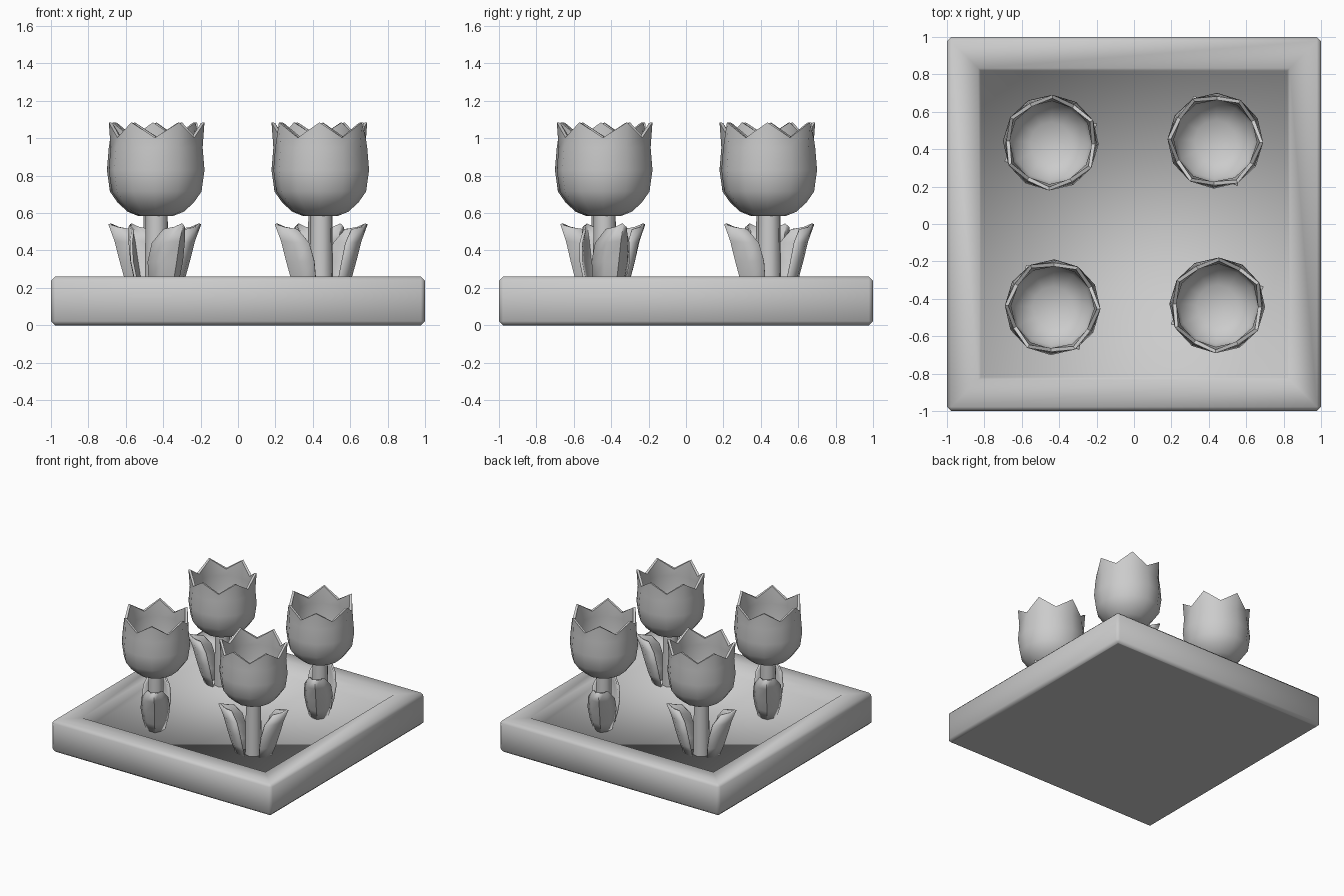
import bpy, bmesh, math
from mathutils import Vector

cube = bpy.data.objects.get("Cube")
if cube:
    bpy.data.objects.remove(cube, do_unlink=True)

grey = bpy.data.materials.new("plain_grey")
grey.use_nodes = True
grey.diffuse_color = (0.6, 0.6, 0.6, 1)
grey.node_tree.nodes["Principled BSDF"].inputs["Base Color"].default_value = (0.6, 0.6, 0.6, 1)


def finish(name, bm, angle=50):
    bmesh.ops.recalc_face_normals(bm, faces=bm.faces)
    mesh = bpy.data.meshes.new(name)
    bm.to_mesh(mesh)
    bm.free()
    mesh.materials.append(grey)
    ob = bpy.data.objects.new(name, mesh)
    bpy.context.collection.objects.link(ob)
    bpy.ops.object.select_all(action='DESELECT')
    bpy.context.view_layer.objects.active = ob
    ob.select_set(True)
    bpy.ops.object.shade_smooth_by_angle(angle=math.radians(angle))
    return ob


def bridge(bm, a, b, closed=True):
    n = len(a)
    for i in range(n if closed else n - 1):
        j = (i + 1) % n
        bm.faces.new((a[i], a[j], b[j], b[i]))


def ring(bm, centre, radius, z, start, sides):
    return [bm.verts.new((centre[0] + radius * math.cos(start + math.tau * i / sides),
                          centre[1] + radius * math.sin(start + math.tau * i / sides), z))
            for i in range(sides)]


# Tray: chamfered block with a wide rim around a sunken floor
FLOOR = 0.16
bm = bmesh.new()
bmesh.ops.create_cube(bm, size=1)
for v in bm.verts:
    v.co = Vector((v.co.x * 2, v.co.y * 2, (v.co.z + 0.5) * 0.26))
bmesh.ops.bevel(bm, geom=bm.edges[:], offset=0.022, segments=1, affect='EDGES')
by_height = sorted(bm.faces, key=lambda f: f.calc_center_median().z)
bottom, top = by_height[0], by_height[-1]
bmesh.ops.inset_region(bm, faces=[bottom], thickness=0.01)
bmesh.ops.inset_region(bm, faces=[top], thickness=0.205)
bmesh.ops.inset_region(bm, faces=[top], thickness=0.02)
for v in top.verts:
    v.co.z = FLOOR
finish("tray", bm, 89)

# Cup profile as (radius, height)
OUTER = [(0.09, 0.585), (0.145, 0.607), (0.198, 0.655), (0.24, 0.715), (0.256, 0.83), (0.246, 0.95)]
INNER = [(0.222, 0.95), (0.23, 0.83), (0.205, 0.72), (0.11, 0.65)]
SIDES = 12


def cup(name, centre, start):
    bm = bmesh.new()
    rings = [ring(bm, centre, r, z, start, SIDES) for r, z in OUTER]
    # Rim: six pointed petals with valleys between them
    for tip_r, dip_r, drop in ((0.256, 0.238, 0), (0.237, 0.218, 0.003)):
        rim = ring(bm, centre, 1, 0, start, SIDES)
        for i, v in enumerate(rim):
            r, z = (tip_r, 1.085) if i % 2 == 0 else (dip_r, 1.003)
            v.co = (centre[0] + (v.co.x - centre[0]) * r,
                    centre[1] + (v.co.y - centre[1]) * r, z - drop)
        rings.append(rim)
    rings += [ring(bm, centre, r, z, start, SIDES) for r, z in INNER]
    for a, b in zip(rings, rings[1:]):
        bridge(bm, a, b)
    bm.faces.new(rings[0])
    bm.faces.new(rings[-1])
    finish(name, bm)


# Leaf rows: height, middle radius, edge radius, half width, edge drop
LEAF = [(FLOOR - 0.01, 0.135, 0.06, 0.07, 0), (0.24, 0.172, 0.07, 0.095, 0),
        (0.34, 0.202, 0.085, 0.11, 0), (0.45, 0.232, 0.11, 0.10, 0.01),
        (0.54, 0.268, 0.16, 0.058, 0.025)]


def leaf(name, centre, angle):
    bm = bmesh.new()
    rows = []
    out = Vector((math.cos(angle), math.sin(angle), 0))
    side = Vector((-out.y, out.x, 0))
    for z, mid, edge, half, drop in LEAF:
        row = []
        for t in (-1, -0.6, 0, 0.6, 1):
            r = mid + (edge - mid) * t ** 2
            p = Vector((*centre, z - drop * abs(t))) + out * r + side * half * t
            row.append(bm.verts.new(p))
        rows.append(row)
    for a, b in zip(rows, rows[1:]):
        bridge(bm, a, b, closed=False)
    ob = finish(name, bm)
    thick = ob.modifiers.new("thickness", 'SOLIDIFY')
    thick.thickness = 0.015
    thick.offset = -1


# Four tulips, each a quarter turn from the last
NAMES = ("front_left", "back_left", "back_right", "front_right")
LEAF_ANGLES = (22, 116, 202, 302)
for k, place in enumerate(NAMES):
    c, s = round(math.cos(k * math.pi / 2)), round(math.sin(k * math.pi / 2))
    x, y = 0.445, -0.435
    centre = (x * c - y * s, x * s + y * c)
    cup(place + "_cup", centre, math.radians(-92 + 90 * k))
    bm = bmesh.new()
    low, high = (ring(bm, centre, r, z, 0.2, 8) for r, z in ((0.066, FLOOR - 0.01), (0.06, 0.6)))
    bridge(bm, low, high)
    bm.faces.new(low)
    bm.faces.new(high)
    finish(place + "_stem", bm)
    for n in range(2):
        leaf(f"{place}_leaf_{n + 1}", centre, math.radians(LEAF_ANGLES[k] + 180 * n))
